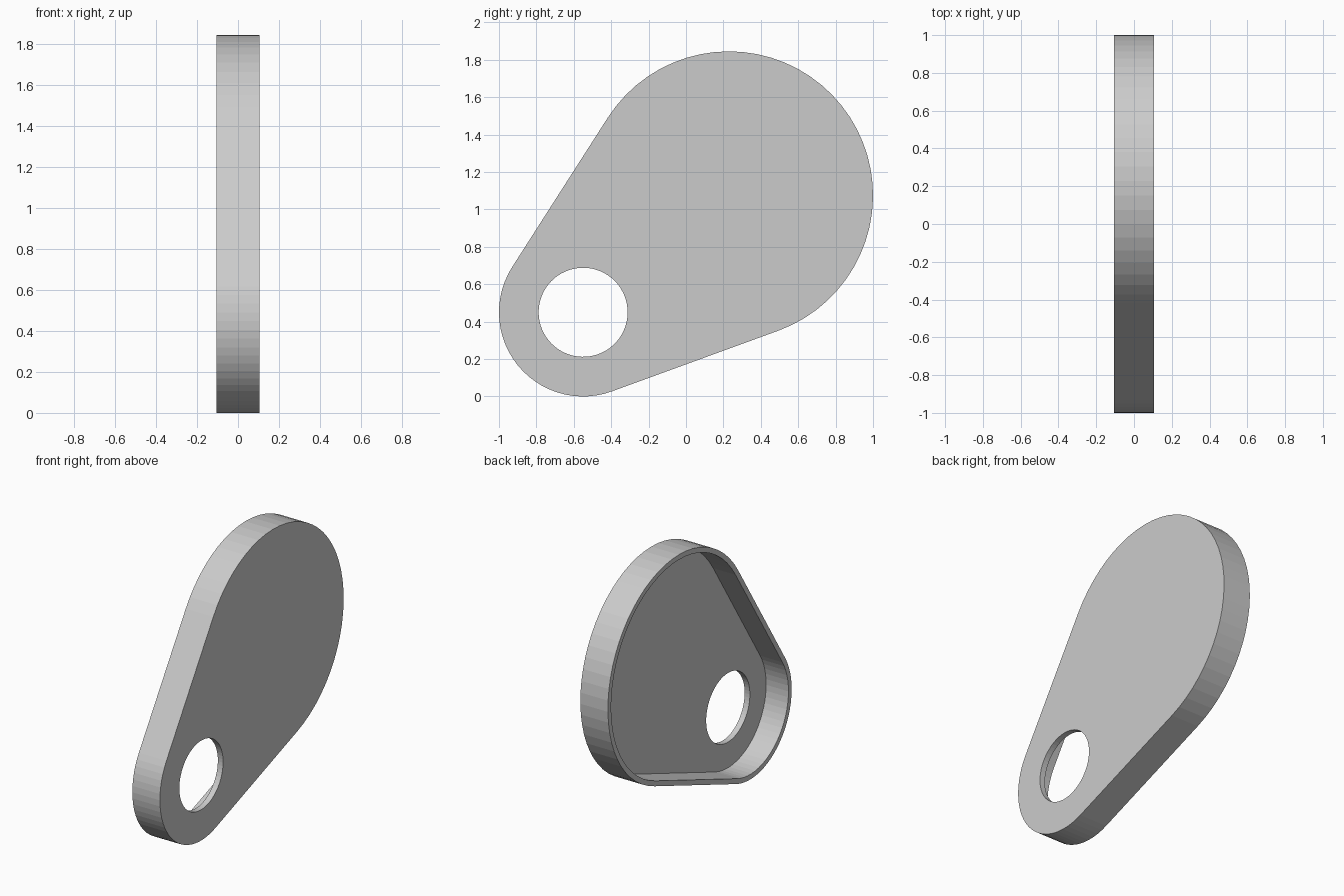
import bpy, bmesh
from math import atan2, asin, hypot, cos, sin, pi

if "Cube" in bpy.data.objects:
    bpy.data.objects.remove(bpy.data.objects["Cube"])

SMALL, R_SMALL = (-0.55, 0.45), 0.45
BIG, R_BIG = (0.23, 1.075), 0.77
R_HOLE, HALF, WALL, FLOOR = 0.238, 0.105, 0.035, 0.04

# Normal directions where the straight sides touch both round ends
dy, dz = BIG[0] - SMALL[0], BIG[1] - SMALL[1]
axis = atan2(dz, dy)
tangent = pi / 2 + asin((R_BIG - R_SMALL) / hypot(dy, dz))
N_BIG, N_SMALL = 38, 26
big_angles = [axis - tangent + 2 * tangent * i / N_BIG for i in range(N_BIG + 1)]
small_angles = [axis + tangent + 2 * (pi - tangent) * i / N_SMALL for i in range(N_SMALL + 1)]


def ring(bm, x, big, r_big, small, r_small):
    """Loop of two arcs joined by straight tangent sides, at depth x."""
    pts = [(big, r_big, a) for a in big_angles] + [(small, r_small, a) for a in small_angles]
    return [bm.verts.new((x, c[0] + r * cos(a), c[1] + r * sin(a))) for c, r, a in pts]


def outline(bm, x, inset):
    return ring(bm, x, BIG, R_BIG - inset, SMALL, R_SMALL - inset)


def hole(bm, x):
    return ring(bm, x, SMALL, R_HOLE, SMALL, R_HOLE)


# Open-backed cover: outer wall, rim, inner wall, floor, hole, front face
bm = bmesh.new()
rings = [
    outline(bm, HALF, 0),
    outline(bm, -HALF, 0),
    outline(bm, -HALF, WALL),
    outline(bm, HALF - FLOOR, WALL),
    hole(bm, HALF - FLOOR),
    hole(bm, HALF),
]
for k, a in enumerate(rings):
    b = rings[(k + 1) % len(rings)]
    for i in range(len(a)):
        j = (i + 1) % len(a)
        bm.faces.new((a[i], a[j], b[j], b[i]))
bmesh.ops.remove_doubles(bm, verts=bm.verts, dist=1e-5)
bmesh.ops.recalc_face_normals(bm, faces=bm.faces)

mesh = bpy.data.meshes.new("cover_plate")
bm.to_mesh(mesh)
bm.free()
bpy.context.collection.objects.link(bpy.data.objects.new("cover_plate", mesh))
